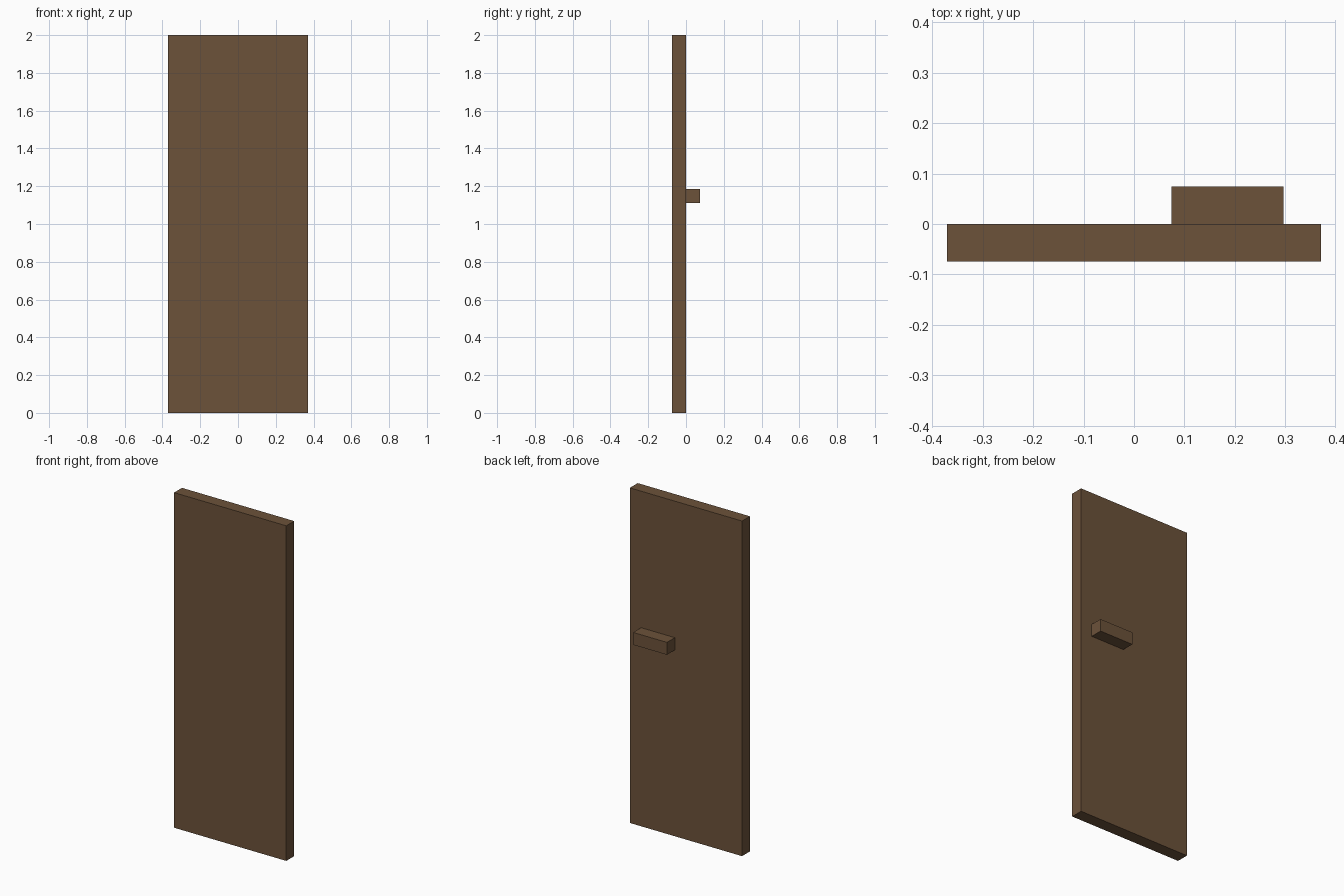
import bpy

if "Cube" in bpy.data.objects:
    bpy.data.objects.remove(bpy.data.objects["Cube"])

U = 2 / 27  # one grid unit: the door is 27 units tall

wood = bpy.data.materials.new("brown wood")
wood.diffuse_color = (0.150, 0.084, 0.042, 1)
wood.use_nodes = True
wood.node_tree.nodes["Principled BSDF"].inputs["Base Color"].default_value = wood.diffuse_color


def box(name, lo, hi):
    """Axis-aligned box between two corners, given in grid units."""
    bpy.ops.mesh.primitive_cube_add(size=1)
    ob = bpy.context.object
    ob.name = name
    for v in ob.data.vertices:
        v.co = [(hi[i] if v.co[i] > 0 else lo[i]) * U for i in range(3)]
    ob.data.materials.append(wood)
    return ob


# Door slab
box("door_panel", (-5, -1, 0), (5, 0, 27))
# Handle bar on the back face
box("door_handle", (1, 0, 15), (4, 1, 16))
